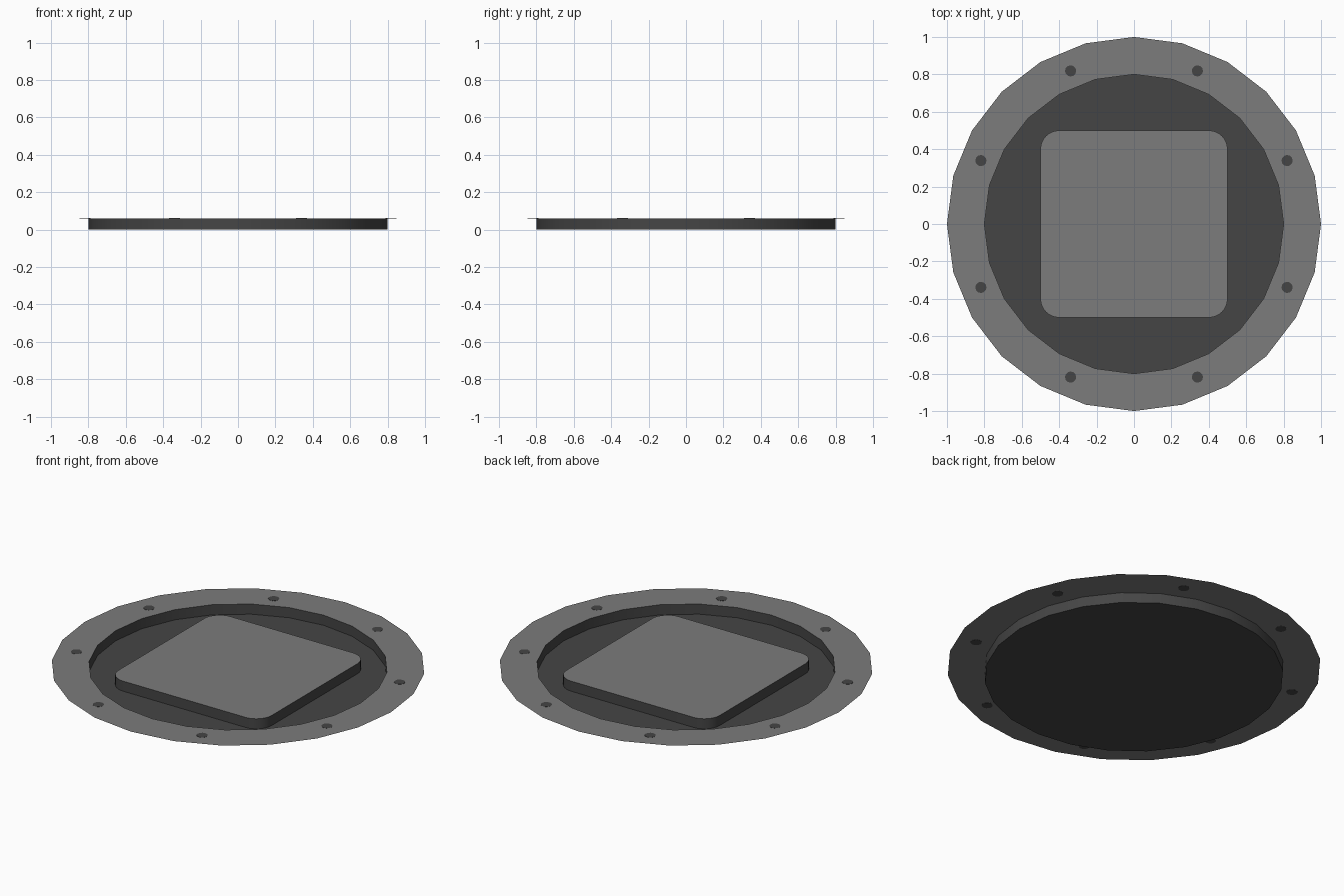
import bpy, bmesh, math

if "Cube" in bpy.data.objects:
    bpy.data.objects.remove(bpy.data.objects["Cube"])

H = 0.06        # wall height
N = 24          # sides of the round parts


def material(name, v):
    m = bpy.data.materials.new(name)
    m.diffuse_color = (v, v, v, 1)
    m.use_nodes = True
    m.node_tree.nodes["Principled BSDF"].inputs["Base Color"].default_value = m.diffuse_color
    return m


LIGHT = material("mid grey", 0.2)
DARK = material("dark grey", 0.06)


def finish(name, bm, mats, rule=None):
    if rule:
        for f in bm.faces:
            f.material_index = rule(f)
    me = bpy.data.meshes.new(name)
    bm.to_mesh(me)
    bm.free()
    for m in mats:
        me.materials.append(m)
    me.shade_smooth()
    me.set_sharp_from_angle(angle=math.radians(30))
    ob = bpy.data.objects.new(name, me)
    bpy.context.collection.objects.link(ob)
    return ob


def ring(bm, pts, z):
    return [bm.verts.new((x, y, z)) for x, y in pts]


def circle(r, n=N, cx=0, cy=0):
    return [(cx + r * math.cos(2 * math.pi * i / n),
             cy + r * math.sin(2 * math.pi * i / n)) for i in range(n)]


def bridge(bm, a, b):
    for i in range(len(a)):
        j = (i + 1) % len(a)
        bm.faces.new((a[i], a[j], b[j], b[i]))


def top_light(f):
    # flat faces at the upper height are light, the rest dark
    f.normal_update()
    return 0 if abs(f.normal.z) > 0.5 and f.calc_center_median().z > H / 2 else 1


# shallow round tray with a paper-thin rim
bm = bmesh.new()
low, high, rim = ring(bm, circle(0.8), 0), ring(bm, circle(0.8), H), ring(bm, circle(1), H)
bm.faces.new(low)
bridge(bm, high, low)
bridge(bm, rim, high)
for f in bm.faces:
    f.normal_update()
    c = f.calc_center_median()
    # make floor and rim face up, wall face outward
    if f.normal.z < -0.5 or (abs(f.normal.z) < 0.5 and f.normal.x * c.x + f.normal.y * c.y < 0):
        f.normal_flip()
finish("tray", bm, (LIGHT, DARK), top_light)

# raised square pad with rounded corners, resting on the floor
S, R, K = 0.5, 0.1, 8
pts = []
for q in range(4):
    cx = (S - R) * (1 if q in (0, 3) else -1)
    cy = (S - R) * (1 if q in (0, 1) else -1)
    for k in range(K + 1):
        a = math.pi / 2 * (q + k / K)
        pts.append((cx + R * math.cos(a), cy + R * math.sin(a)))
bm = bmesh.new()
low, high = ring(bm, pts, 0.0005), ring(bm, pts, H)
bridge(bm, low, high)
bm.faces.new(high)
finish("square_pad", bm, (LIGHT, DARK), top_light)

# dark bolt spots, visible on both sides of the rim
bm = bmesh.new()
for i in range(8):
    a = math.radians(22.5 + 45 * i)
    p = circle(0.03, 12, 0.886 * math.cos(a), 0.886 * math.sin(a))
    low, high = ring(bm, p, H - 0.001), ring(bm, p, H + 0.001)
    bridge(bm, low, high)
    bm.faces.new(high)
    bm.faces.new(low[::-1])
finish("bolt_spots", bm, (DARK,))
